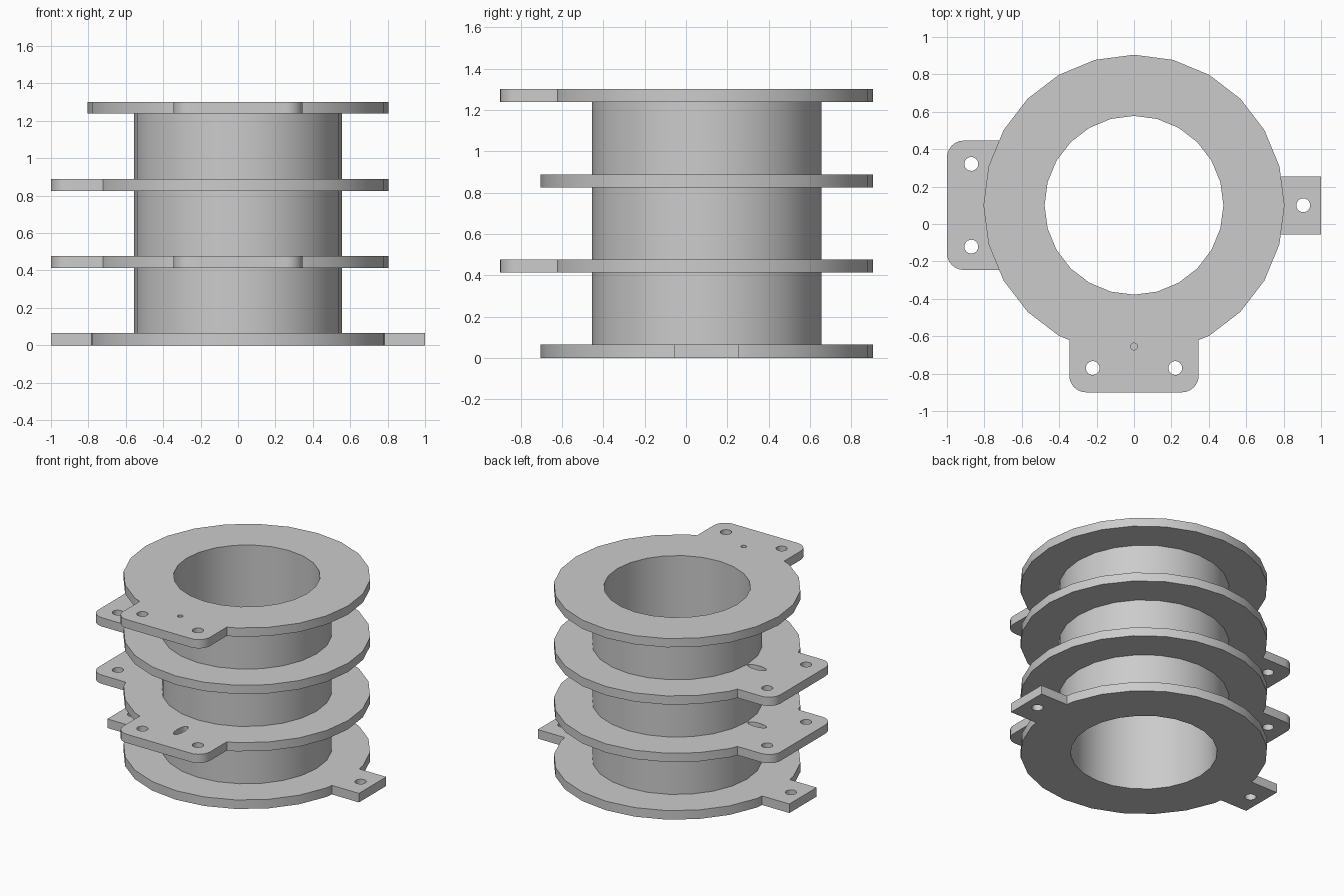
import bpy, bmesh, math
from math import sin, cos, pi, radians

if "Cube" in bpy.data.objects:
    bpy.data.objects.remove(bpy.data.objects["Cube"])

SIDES, R_FLANGE, R_TUBE, R_BORE = 24, 0.805, 0.555, 0.478
TAB_END, CENTRE_Y = 1.0, 0.1

grey = bpy.data.materials.new("light grey")
grey.diffuse_color = (0.6, 0.6, 0.6, 1)
grey.use_nodes = True
grey.node_tree.nodes["Principled BSDF"].inputs["Base Color"].default_value = grey.diffuse_color


def ellipse(cx, cy, rx, ry, n=SIDES):
    return [(cx + rx * cos(2 * pi * i / n), cy + ry * sin(2 * pi * i / n)) for i in range(n)]


def place(points, angle):
    """Turn points from (outward, sideways) to a tab's direction."""
    c, s = cos(angle), sin(angle)
    return [(u * c - v * s, u * s + v * c) for u, v in points]


def tab_outline(half, corner):
    """Tab from the flange rim out to TAB_END, optionally with round corners."""
    m = radians((int(math.degrees(math.asin(half / R_FLANGE)) / 15) + 0.5) * 15)
    u = (R_FLANGE * cos(pi / SIDES) - half * sin(m)) / cos(m)
    if corner:
        side = [(TAB_END - corner + corner * sin(t), half - corner + corner * cos(t))
                for t in [radians(15 * k) for k in range(6, -1, -1)]]
    else:
        side = [(TAB_END, half)]
    side.append((u, half))
    return [(a, -b) for a, b in reversed(side)] + side


def flange_outline(tabs):
    points = []
    for i in range(SIDES):
        a = 2 * pi * i / SIDES
        hidden = False
        for angle, half, corner in tabs:
            d = (a - angle + pi) % (2 * pi) - pi
            if abs(d) < 1e-4:
                points += place(tab_outline(half, corner), angle)
            if cos(d) > 0 and abs(R_FLANGE * sin(d)) < half:
                hidden = True
        if not hidden:
            points.append((R_FLANGE * cos(a), R_FLANGE * sin(a)))
    return points


def extrude_loops(name, loops, z0, z1, walls_only=False):
    """Fill an outline with holes and extrude it from z0 to z1."""
    bm = bmesh.new()
    for loop in loops:
        vs = [bm.verts.new((x, y + CENTRE_Y, z0)) for x, y in loop]
        for a, b in zip(vs, vs[1:] + vs[:1]):
            bm.edges.new((a, b))
    bmesh.ops.triangle_fill(bm, use_beauty=True, edges=bm.edges[:], normal=(0, 0, 1))
    out = bmesh.ops.extrude_face_region(bm, geom=bm.faces[:], use_keep_orig=True)
    top = [g for g in out["geom"] if isinstance(g, bmesh.types.BMVert)]
    bmesh.ops.translate(bm, verts=top, vec=(0, 0, z1 - z0))
    bmesh.ops.recalc_face_normals(bm, faces=bm.faces[:])
    if walls_only:
        caps = [f for f in bm.faces if abs(f.normal.z) > 0.5]
        bmesh.ops.delete(bm, geom=caps, context="FACES")
    mesh = bpy.data.meshes.new(name)
    bm.to_mesh(mesh)
    bm.free()
    mesh.materials.append(grey)
    obj = bpy.data.objects.new(name, mesh)
    bpy.context.collection.objects.link(obj)
    bpy.ops.object.select_all(action="DESELECT")
    obj.select_set(True)
    bpy.context.view_layer.objects.active = obj
    bpy.ops.object.shade_smooth_by_angle(angle=radians(30))


# Tab directions and kinds
RIGHT, LEFT, FRONT = 0.0, pi, 1.5 * pi
wide = lambda a: (a, 0.346, 0.09)
narrow = lambda a: (a, 0.155, 0)


def holes(angle, spots):
    return [place(ellipse(*s), angle) for s in spots]


screws = [(0.87, -0.221, 0.037, 0.037), (0.87, 0.221, 0.037, 0.037)]
single = [(0.905, 0, 0.037, 0.037)]
pin = [(0.755, 0, 0.018, 0.018)]
front_slot = [(0.75, 0, 0.075, 0.028)]
left_slot = [(0.635, 0, 0.072, 0.028)]

# Four flanges, each with its own tabs and holes
flanges = [
    ("bottom_flange", 0.0, 0.065, [narrow(RIGHT), narrow(LEFT)],
     holes(RIGHT, single) + holes(LEFT, single)),
    ("lower_flange", 0.414, 0.477, [wide(LEFT), wide(FRONT)],
     holes(LEFT, screws + left_slot) + holes(FRONT, screws + front_slot)),
    ("upper_flange", 0.826, 0.889, [wide(LEFT)], holes(LEFT, screws + left_slot)),
    ("top_flange", 1.238, 1.301, [wide(FRONT)], holes(FRONT, screws + pin)),
]
bore = ellipse(0, 0, R_BORE, R_BORE)
for name, z0, z1, tabs, cuts in flanges:
    extrude_loops(name, [flange_outline(tabs), bore] + cuts, z0, z1)

# Tube sections between the flanges
for i, (low, high) in enumerate(zip(flanges, flanges[1:])):
    extrude_loops(f"tube_section_{i + 1}", [ellipse(0, 0, R_TUBE, R_TUBE), bore],
                  low[2], high[1], walls_only=True)
